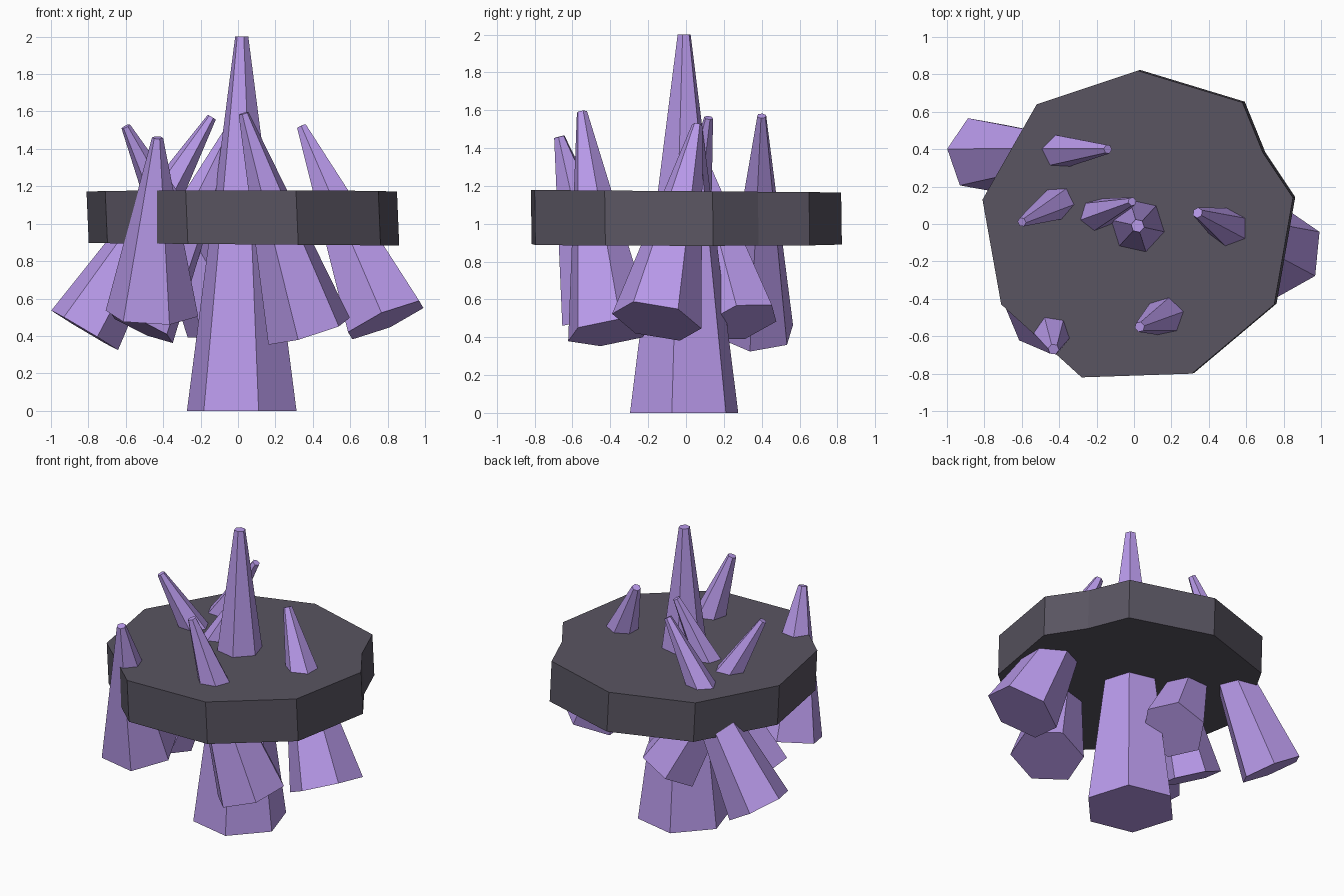
import bpy, bmesh, math
from mathutils import Vector

if "Cube" in bpy.data.objects:
    bpy.data.objects.remove(bpy.data.objects["Cube"])


def material(name, color):
    m = bpy.data.materials.new(name)
    m.diffuse_color = (*color, 1)
    m.use_nodes = True
    m.node_tree.nodes["Principled BSDF"].inputs["Base Color"].default_value = m.diffuse_color
    return m


purple = material("crystal_purple", (0.48, 0.32, 0.82))
stone = material("dark_stone", (0.10, 0.09, 0.12))


def loft(name, bottom, top, mat):
    """Solid between two matching rings of points."""
    bm = bmesh.new()
    b = [bm.verts.new(p) for p in bottom]
    t = [bm.verts.new(p) for p in top]
    bm.faces.new(b[::-1])
    bm.faces.new(t)
    for i in range(len(b)):
        j = (i + 1) % len(b)
        bm.faces.new((b[i], b[j], t[j], t[i]))
    bmesh.ops.recalc_face_normals(bm, faces=bm.faces)
    me = bpy.data.meshes.new(name)
    bm.to_mesh(me)
    bm.free()
    me.materials.append(mat)
    ob = bpy.data.objects.new(name, me)
    bpy.context.collection.objects.link(ob)
    return ob


def crystal(name, base, tip, radius, phase, sides=6):
    """Tapered hexagonal shard with caps square to its own axis."""
    base, tip = Vector(base), Vector(tip)
    n = (tip - base).normalized()
    u = Vector((1, 0, 0))
    u = (u - n * u.dot(n)).normalized()
    v = n.cross(u)

    def ring(c, r):
        angles = [math.radians(phase) + math.tau * i / sides for i in range(sides)]
        return [c + r * (u * math.cos(a) + v * math.sin(a)) for a in angles]

    loft(name, ring(base, radius), ring(tip, radius * 0.12), purple)


# Central upright crystal
crystal("central_crystal", (0.02, -0.01, 0), (0.02, -0.01, 2.0), 0.30, -12.5)

# Leaning crystals piercing the slab: base, tip, base radius, rotation
shards = [
    ((-0.08, 0.29, 0.48), (-0.60, 0.01, 1.52), 0.21, 0),
    ((-0.82, 0.37, 0.43), (-0.14, 0.40, 1.57), 0.21, 52),
    ((-0.52, -0.07, 0.45), (-0.01, 0.12, 1.56), 0.20, 20),
    ((0.79, -0.155, 0.485), (0.34, 0.06, 1.52), 0.24, 24),
    ((0.38, -0.40, 0.425), (0.03, -0.55, 1.59), 0.235, 15),
    ((-0.46, -0.43, 0.52), (-0.43, -0.67, 1.46), 0.25, -8),
]
for i, s in enumerate(shards):
    crystal(f"leaning_crystal_{i + 1}", *s)

# Rough stone slab with an uneven nine-sided rim and one chipped edge
rim = [(0.02, 0.82), (0.58, 0.65), (0.69, 0.38), (0.85, 0.14), (0.75, -0.43),
       (0.31, -0.80), (-0.28, -0.82), (-0.71, -0.43), (-0.81, 0.13), (-0.52, 0.64)]
top = [(x, y, 1.172 - 0.008 * y) for x, y in rim]
bottom = [(x + 0.012, y + 0.004, 0.89 - 0.008 * x) for x, y in rim]
loft("stone_slab", bottom, top, stone)
